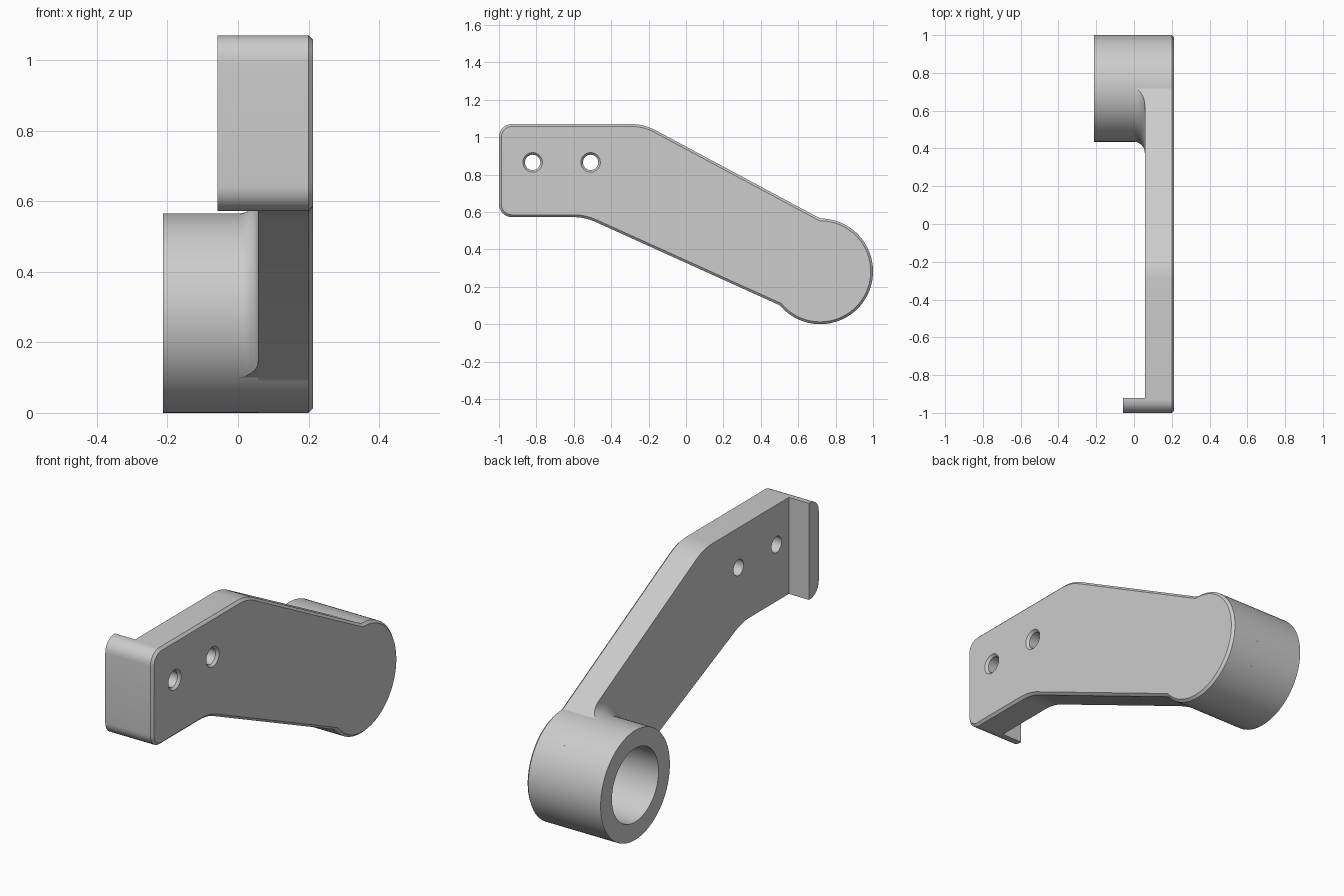
import bpy, bmesh, math
from mathutils import Vector

if "Cube" in bpy.data.objects:
    bpy.data.objects.remove(bpy.data.objects["Cube"])

grey = bpy.data.materials.new("plain grey")
grey.use_nodes = True
COLOUR = (0.604, 0.604, 0.604, 1)
grey.diffuse_color = COLOUR
grey.node_tree.nodes["Principled BSDF"].inputs["Base Color"].default_value = COLOUR

OUTER, INNER, END = 0.2125, 0.057, -0.2125   # plate outside, plate inside, boss end
HUB, RADIUS = Vector((0.7175, 0.2825)), 0.2825


def finish(name, bm):
    bmesh.ops.recalc_face_normals(bm, faces=bm.faces[:])
    mesh = bpy.data.meshes.new(name)
    bm.to_mesh(mesh)
    bm.free()
    mesh.materials.append(grey)
    obj = bpy.data.objects.new(name, mesh)
    bpy.context.collection.objects.link(obj)
    return obj


def prism(name, outline, x0, x1, chamfer=0):
    """Extrude a (y, z) outline along x, with an optional chamfer at x1."""
    bm = bmesh.new()
    back = [bm.verts.new((x0, y, z)) for y, z in outline]
    front = [bm.verts.new((x1, y, z)) for y, z in outline]
    bm.faces.new(back)
    cap = bm.faces.new(front[::-1])
    for i in range(len(outline)):
        bm.faces.new((back[i - 1], front[i - 1], front[i], back[i]))
    if chamfer:
        bmesh.ops.recalc_face_normals(bm, faces=bm.faces[:])
        bmesh.ops.bevel(bm, geom=list(cap.edges), offset=chamfer, segments=1,
                        affect="EDGES", clamp_overlap=False)
    return finish(name, bm)


def revolve(name, profile, centre, sides):
    """Spin a closed (x, radius) profile around an axis along x."""
    bm = bmesh.new()
    rings = []
    for i in range(sides):
        a = math.tau * i / sides
        rings.append([bm.verts.new((x, centre[0] + r * math.cos(a),
                                    centre[1] + r * math.sin(a))) for x, r in profile])
    n = len(profile)
    for i in range(sides):
        a, b = rings[i], rings[(i + 1) % sides]
        for j in range(n):
            k = (j + 1) % n
            bm.faces.new((a[j], a[k], b[k], b[j]))
    bmesh.ops.remove_doubles(bm, verts=bm.verts[:], dist=1e-5)
    return finish(name, bm)


def rounded(prev, corner, nxt, radius, steps=8):
    """Points of an arc that rounds off one corner."""
    c = Vector(corner)
    u, v = (Vector(prev) - c).normalized(), (Vector(nxt) - c).normalized()
    half = math.acos(u.dot(v)) / 2
    mid = c + (u + v).normalized() * (radius / math.sin(half))
    start = c + u * (radius / math.tan(half)) - mid
    end = c + v * (radius / math.tan(half)) - mid
    first = math.atan2(start.y, start.x)
    sweep = math.atan2(start.x * end.y - start.y * end.x, start.dot(end))
    angles = [first + sweep * i / steps for i in range(steps + 1)]
    return [(mid.x + radius * math.cos(a), mid.y + radius * math.sin(a)) for a in angles]


def boolean(obj, tool, operation):
    mod = obj.modifiers.new("cut", "BOOLEAN")
    mod.operation, mod.solver, mod.object = operation, "EXACT", tool
    bpy.context.view_layer.objects.active = obj
    bpy.ops.object.modifier_apply(modifier=mod.name)
    bpy.data.objects.remove(tool)


def hub_point(degrees):
    a = math.radians(degrees)
    return (HUB.x + RADIUS * math.cos(a), HUB.y + RADIUS * math.sin(a))


# Plate outline: rounded mounting end, bent arm, round hub end
TOP, LOW = 1.07, 0.572
bottom_left, top_left = (-1, LOW), (-1, TOP)
top_bend, low_bend = (-0.225, TOP), (-0.54, LOW)
hub_top, hub_low = hub_point(90), hub_point(-140)
end_corners = (rounded(low_bend, bottom_left, top_left, 0.07)
               + rounded(bottom_left, top_left, top_bend, 0.07))
outline = end_corners + rounded(top_left, top_bend, hub_top, 0.28)
outline += [hub_point(90 - 230 * i / 64) for i in range(65)]
outline += rounded(hub_low, low_bend, bottom_left, 0.28)
plate = prism("plate", outline, INNER, OUTER, 0.0125)

# Two countersunk screw holes
for y in (-0.82, -0.51):
    drill = revolve("drill", [(-0.1, 0), (-0.1, 0.041), (0.2, 0.041), (0.22, 0.059), (0.22, 0)],
                    (y, 0.865), 40)
    boolean(plate, drill, "DIFFERENCE")

# Lip at the mounting end
lip = prism("lip", end_corners + [(-0.92, TOP), (-0.92, LOW)], -0.058, INNER)

# Hollow boss, closed by the plate
boss = revolve("boss", [(END, 0.19), (END, RADIUS), (INNER, RADIUS), (INNER, 0.19)], HUB, 96)

# Concave fillet between boss and arm, trimmed to the arm
F = 0.057
profile = [(INNER - F, RADIUS - 0.01)]
for i in range(9):
    a = math.pi / 2 * i / 8
    profile.append((INNER - F + F * math.sin(a), RADIUS + F * (1 - math.cos(a))))
profile.append((INNER, RADIUS - 0.01))
fillet = revolve("fillet", profile, HUB, 96)


def along(a, b, y):
    return (y, a[1] + (b[1] - a[1]) * (y - a[0]) / (b[0] - a[0]))


arm = [tuple(HUB), hub_top, along(top_bend, hub_top, 0.2), along(low_bend, hub_low, 0.2), hub_low]
boolean(fillet, prism("arm_trim", arm, -0.2, 0.2), "INTERSECT")

# Smooth round surfaces, keep edges sharp
bpy.ops.object.select_all(action="DESELECT")
for obj in (plate, lip, boss, fillet):
    obj.select_set(True)
bpy.context.view_layer.objects.active = plate
bpy.ops.object.shade_smooth_by_angle(angle=math.radians(25))
